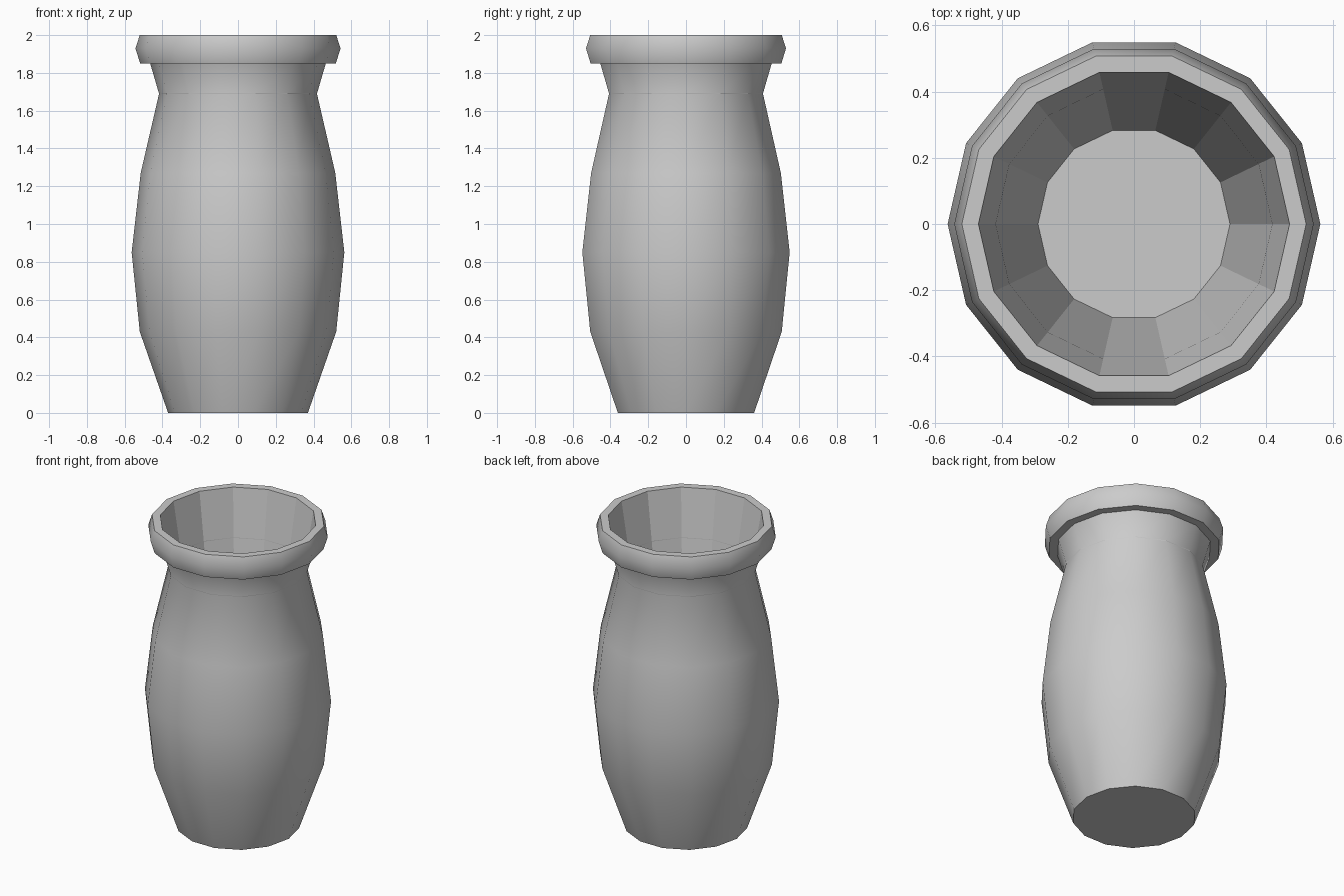
import bpy, bmesh
from math import cos, sin, pi, radians

if "Cube" in bpy.data.objects:
    bpy.data.objects.remove(bpy.data.objects["Cube"])

SIDES = 14

# Outline as (radius, height): base, belly, neck, collar, lip, then the inner cup
outer = [(0.37, 0), (0.52, 0.43), (0.563, 0.85), (0.515, 1.27), (0.418, 1.69),
         (0.465, 1.85), (0.518, 1.85), (0.543, 1.93), (0.52, 2.0)]
inner = [(0.47, 2.0), (0.29, 0.92)]

# Revolve the outline into a 14-sided vase
bm = bmesh.new()
rings = [[bm.verts.new((r * cos(2 * pi * i / SIDES), r * sin(2 * pi * i / SIDES), z))
          for i in range(SIDES)] for r, z in outer + inner]
for k, (low, high) in enumerate(zip(rings, rings[1:])):
    for i in range(SIDES):
        j = (i + 1) % SIDES
        face = bm.faces.new((low[i], low[j], high[j], high[i]))
        face.material_index = 0

# Close the base and the cup floor
bm.faces.new(rings[0][::-1])
bm.faces.new(rings[-1])

mesh = bpy.data.meshes.new("vase")
bm.to_mesh(mesh)
bm.free()
vase = bpy.data.objects.new("vase", mesh)
bpy.context.collection.objects.link(vase)

# Smooth outside, faceted inside
bpy.context.view_layer.objects.active = vase
vase.select_set(True)
bpy.ops.object.shade_smooth_by_angle(angle=radians(35))
first_inner = (len(outer) - 1) * SIDES
for p in mesh.polygons:
    if p.index >= first_inner:
        p.use_smooth = False
